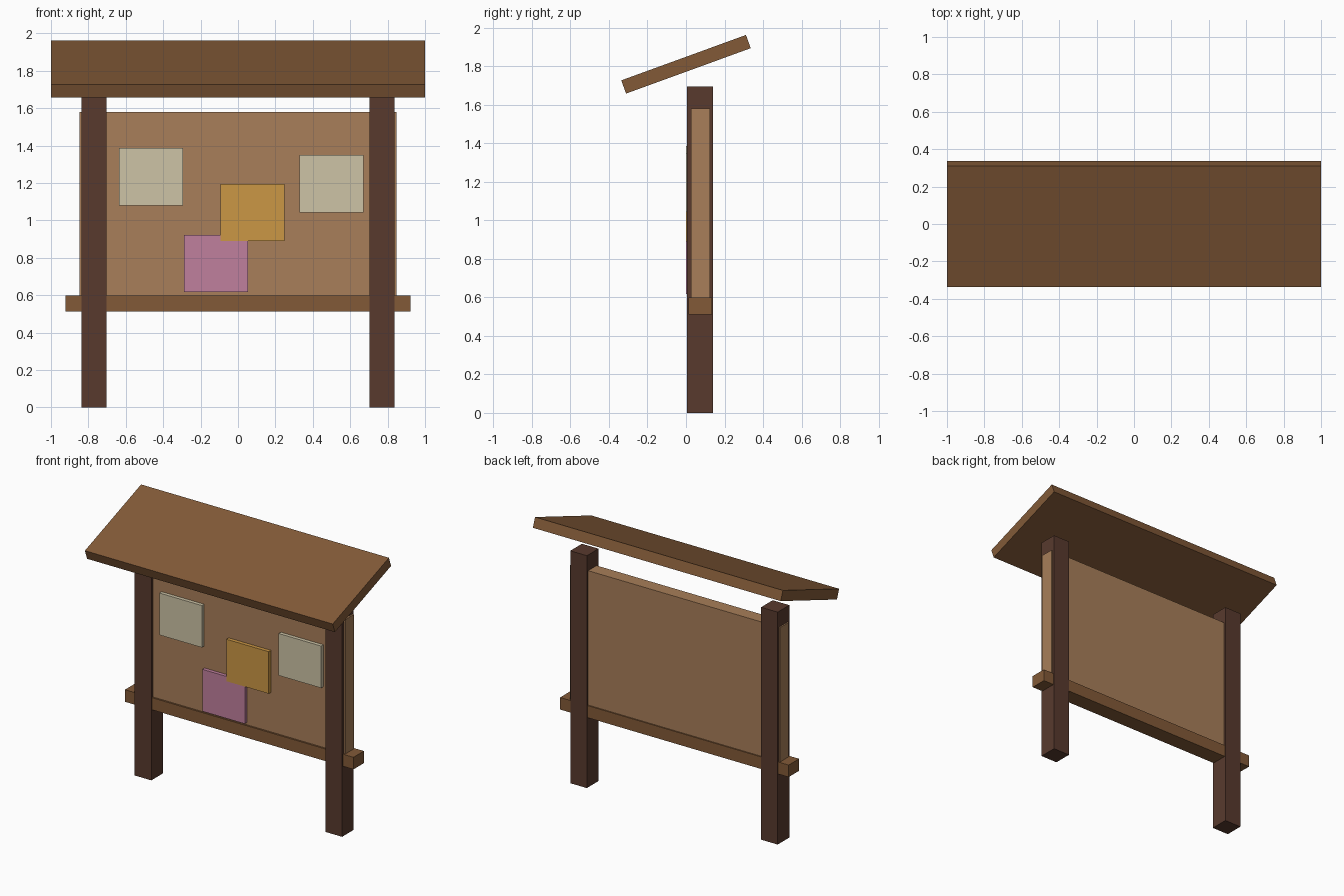
import bpy, math
from mathutils import Matrix

if "Cube" in bpy.data.objects:
    bpy.data.objects.remove(bpy.data.objects["Cube"])


def material(name, rgb):
    m = bpy.data.materials.new(name)
    m.diffuse_color = (*rgb, 1.0)
    m.use_nodes = True
    m.node_tree.nodes["Principled BSDF"].inputs["Base Color"].default_value = m.diffuse_color
    return m


brown = material("mid brown wood", (0.225, 0.102, 0.039))
dark = material("dark brown wood", (0.098, 0.042, 0.027))
tan = material("tan board", (0.392, 0.21, 0.1))
cream = material("cream paper", (0.61, 0.55, 0.38))
orange = material("orange paper", (0.60, 0.31, 0.06))
pink = material("pink paper", (0.53, 0.215, 0.34))


def box(name, x, y, z, mat, tilt=0.0):
    """Box from its (min, max) range on each axis, tilted about x."""
    bpy.ops.mesh.primitive_cube_add(size=1)
    ob = bpy.context.object
    ob.name = name
    size = [b - a for a, b in (x, y, z)]
    mid = [(a + b) / 2 for a, b in (x, y, z)]
    ob.data.transform(Matrix.Rotation(tilt, 4, 'X') @ Matrix.Diagonal((*size, 1)))
    ob.location = mid
    ob.data.materials.append(mat)
    return ob


# Sloping roof slab
box("roof", (-1, 1), (-0.3445, 0.3445), (1.774, 1.847), brown, math.radians(20))

# Posts
for side, x in (("left", -0.771), ("right", 0.769)):
    box(side + "_post", (x - 0.067, x + 0.067), (0.006, 0.14), (0, 1.695), dark)

# Notice board and the rail beneath it
box("notice_board", (-0.848, 0.848), (0.027, 0.125), (0.6, 1.58), tan)
box("lower_rail", (-0.922, 0.922), (0.014, 0.134), (0.512, 0.6), brown)

# Pinned notices, the orange one just over the pink one
for name, x, z, y, mat in (
        ("left_notice", -0.464, 1.234, 0.001, cream),
        ("right_notice", 0.499, 1.196, 0.001, cream),
        ("orange_notice", 0.077, 1.042, 0.0, orange),
        ("pink_notice", -0.117, 0.77, 0.001, pink)):
    box(name, (x - 0.171, x + 0.171), (y, 0.03), (z - 0.153, z + 0.153), mat)
